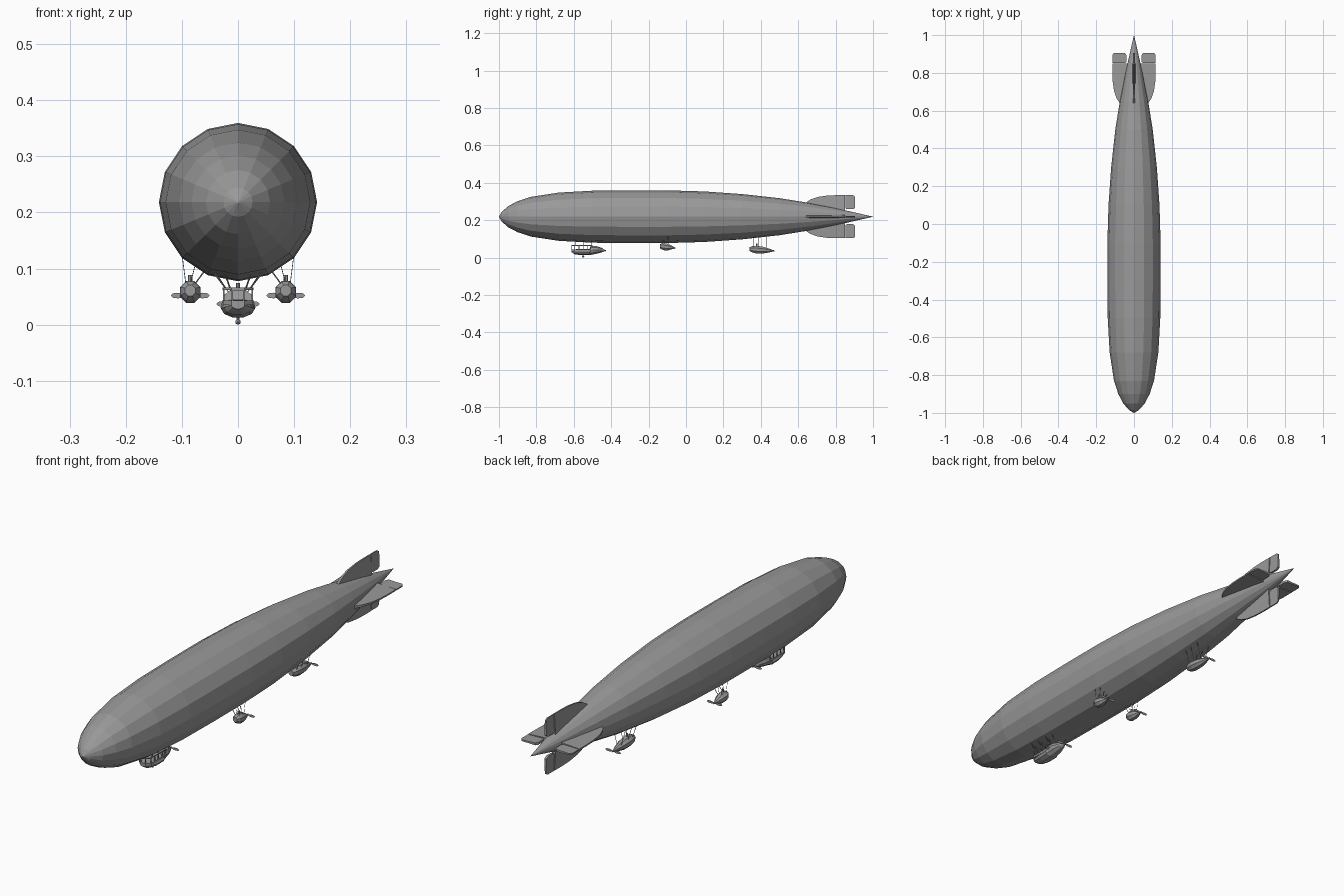
import bpy, bmesh
from math import sin, cos, pi
from mathutils import Vector, Matrix

if "Cube" in bpy.data.objects:
    bpy.data.objects.remove(bpy.data.objects["Cube"])

grey = bpy.data.materials.new("airship grey")
grey.use_nodes = True
colour = (0.32, 0.32, 0.32, 1)
grey.diffuse_color = colour
grey.node_tree.nodes["Principled BSDF"].inputs["Base Color"].default_value = colour

AXIS_Z = 0.2185  # height of the hull centre line


def finish(name, bm):
    bmesh.ops.recalc_face_normals(bm, faces=bm.faces)
    mesh = bpy.data.meshes.new(name)
    bm.to_mesh(mesh)
    bm.free()
    mesh.materials.append(grey)
    obj = bpy.data.objects.new(name, mesh)
    bpy.context.collection.objects.link(obj)
    return obj


def loft(name, stations, sides, x=0, turn=0):
    """Skin elliptical rings (y, centre z, half width, half height)."""
    bm = bmesh.new()
    rings = []
    for y, z, rx, rz in stations:
        angles = [2 * pi * (i + turn) / sides for i in range(sides)]
        rings.append([bm.verts.new((x + rx * sin(a), y, z + rz * cos(a))) for a in angles])
    for a, b in zip(rings, rings[1:]):
        for i in range(sides):
            j = (i + 1) % sides
            bm.faces.new((a[i], a[j], b[j], b[i]))
    bm.faces.new(rings[0])
    bm.faces.new(rings[-1])
    bmesh.ops.remove_doubles(bm, verts=bm.verts, dist=0.00005)
    return finish(name, bm)


def slab(name, outline, place, root, tip, span):
    """Plate from an outline (u, v), thinning with distance u."""
    bm = bmesh.new()
    layers = []
    for side in (-1, 1):
        layers.append([bm.verts.new(place @ Vector((u, v, side * (root + (tip - root) * abs(u) / span))))
                       for u, v in outline])
    n = len(outline)
    for layer in layers:
        bm.faces.new(layer)
    for i in range(n):
        j = (i + 1) % n
        bm.faces.new((layers[0][i], layers[0][j], layers[1][j], layers[1][i]))
    return finish(name, bm)


def rod(name, start, end, radius=0.001, sides=5):
    a, b = Vector(start), Vector(end)
    bm = bmesh.new()
    turn = (b - a).to_track_quat('Z', 'Y').to_matrix().to_4x4()
    bmesh.ops.create_cone(bm, cap_ends=True, segments=sides, radius1=radius, radius2=radius,
                          depth=(b - a).length, matrix=Matrix.Translation((a + b) / 2) @ turn)
    return finish(name, bm)


def box(name, centre, size):
    bm = bmesh.new()
    bmesh.ops.create_cube(bm, size=1, matrix=Matrix.Translation(centre) @ Matrix.Diagonal((*size, 1)))
    return finish(name, bm)


def propeller(name, x, y, z, reach):
    place = Matrix.Translation((x, y, z)) @ Matrix.Rotation(pi / 2, 4, 'X')
    half = [(0.1, 0.0015), (0.35, 0.004), (0.65, 0.005), (0.9, 0.004), (1, 0.001)]
    right = [(u * reach, v) for u, v in half]
    right += [(u, -v) for u, v in reversed(right)]
    outline = right + [(-u, -v) for u, v in right]
    slab(name + "_blades", outline, place, 0.0015, 0.0008, reach)
    rod(name + "_hub", (x, y - 0.008, z), (x, y + 0.005, z), 0.003, 8)


# Envelope
profile = [(-1, 0.002), (-0.985, 0.026), (-0.95, 0.057), (-0.9, 0.083), (-0.83, 0.106),
           (-0.68, 0.129), (-0.5, 0.139), (-0.3, 0.141), (-0.1, 0.141), (0.1, 0.135),
           (0.3, 0.121), (0.5, 0.099), (0.65, 0.075), (0.8, 0.046), (0.9, 0.023), (1, 0.0004)]
loft("envelope", [(y, AXIS_Z, r, r) for y, r in profile], 16)

# Four tail fins with hinged control surfaces
fin = [(0.02, 0.64), (0.072, 0.635), (0.092, 0.665), (0.106, 0.705), (0.113, 0.755),
       (0.115, 0.8), (0.115, 0.85), (0.02, 0.85)]
flap = [(0.045, 0.853), (0.115, 0.853), (0.115, 0.893), (0.108, 0.904),
        (0.047, 0.904), (0.04, 0.893), (0.04, 0.86)]
for i, name in enumerate(("left", "upper", "right", "lower")):
    place = Matrix.Translation((0, 0, AXIS_Z)) @ Matrix.Rotation(-i * pi / 2, 4, 'Y')
    slab(name + "_fin", fin, place, 0.010, 0.003, 0.115)
    slab(name + "_control_surface", flap, place, 0.006, 0.0025, 0.115)


# Engine cars
def engine_car(name, x, y, z, length, rx, rz, prop_z):
    shape = [(0, 0.5), (0.12, 0.85), (0.3, 1), (0.55, 0.9), (0.82, 0.5), (1, 0.15)]
    loft(name, [(y + t * length, z + (prop_z - z) * t, rx * s, rz * s) for t, s in shape],
         8, x, 0.5)
    propeller(name + "_propeller", x, y + length, prop_z, 0.034)
    rod(name + "_radiator", (x, y + 0.3 * length, z), (x, y + 0.3 * length, z + rz + 0.007), 0.004, 8)


def hang(name, x, ys, z, offsets):
    """Suspension struts from a car up into the envelope."""
    for y in ys:
        radius = max(r2 for r2 in (r0 + (r1 - r0) * (y - y0) / (y1 - y0)
                     for (y0, r0), (y1, r1) in zip(profile, profile[1:]) if y0 <= y <= y1))
        for low, high, thick in offsets:
            top = AXIS_Z - (max(radius ** 2 - high ** 2, 0)) ** 0.5 + 0.008
            rod(name + "_strut", (x + low, y, z), (high, y, top), thick, 5)


for side, name in ((-1, "right"), (1, "left")):
    x = side * 0.085
    car = name + "_engine_car"
    engine_car(car, x, -0.14, 0.061, 0.078, 0.02, 0.021, 0.052)
    hang(car, x, (-0.125, -0.095), 0.072,
         [(-side * 0.008, side * 0.058, 0.0013), (side * 0.008, side * 0.1, 0.0007),
          (0.0, side * 0.076, 0.0007)])

engine_car("rear_engine_car", 0, 0.34, 0.045, 0.128, 0.022, 0.022, 0.036)
hang("rear_engine_car", 0, (0.36, 0.39, 0.43), 0.05,
     [(s * 0.01, s * 0.032, 0.0011) for s in (-1, 1)])

# Control car: low hull in front, taller engine room behind
loft("control_car_hull", [(-0.612, 0.035, 0.012, 0.007), (-0.595, 0.031, 0.024, 0.014),
                          (-0.56, 0.029, 0.03, 0.017), (-0.515, 0.030, 0.031, 0.017),
                          (-0.51, 0.039, 0.029, 0.026), (-0.48, 0.041, 0.025, 0.022),
                          (-0.45, 0.04, 0.014, 0.013), (-0.435, 0.038, 0.004, 0.004)], 10, 0, 0.5)
roof = [(-0.012, -0.613), (0.012, -0.613), (0.027, -0.597), (0.028, -0.5), (-0.028, -0.5), (-0.027, -0.597)]
slab("control_car_roof", roof, Matrix.Translation((0, 0, 0.064)), 0.003, 0.002, 0.03)
slab("control_car_sill", roof, Matrix.Translation((0, 0, 0.039)), 0.004, 0.004, 0.03)
for s in (-1, 1):
    for y in (-0.595, -0.572, -0.549, -0.526, -0.503):
        box("window_post", (s * 0.0255, y, 0.052), (0.003, 0.003, 0.025))
    box("front_window_post", (s * 0.01, -0.61, 0.052), (0.003, 0.003, 0.025))
propeller("control_car_propeller", 0, -0.433, 0.037, 0.038)

# Landing bumper beneath the control car
rod("bumper_stem", (0, -0.55, 0.005), (0, -0.55, 0.02), 0.0025, 8)
loft("bumper", [(-0.556, 0.005, 0.001, 0.001), (-0.553, 0.005, 0.004, 0.004),
                (-0.55, 0.005, 0.005, 0.005), (-0.547, 0.005, 0.004, 0.004),
                (-0.544, 0.005, 0.001, 0.001)], 8)

# Control car struts
hang("control_car", 0, (-0.59, -0.55, -0.505), 0.062,
     [(s * 0.02, s * 0.046, 0.0012) for s in (-1, 1)] +
     [(s * 0.012, s * 0.025, 0.0008) for s in (-1, 1)])
hang("control_car_rear", 0, (-0.47,), 0.05, [(s * 0.012, s * 0.04, 0.0008) for s in (-1, 1)])
